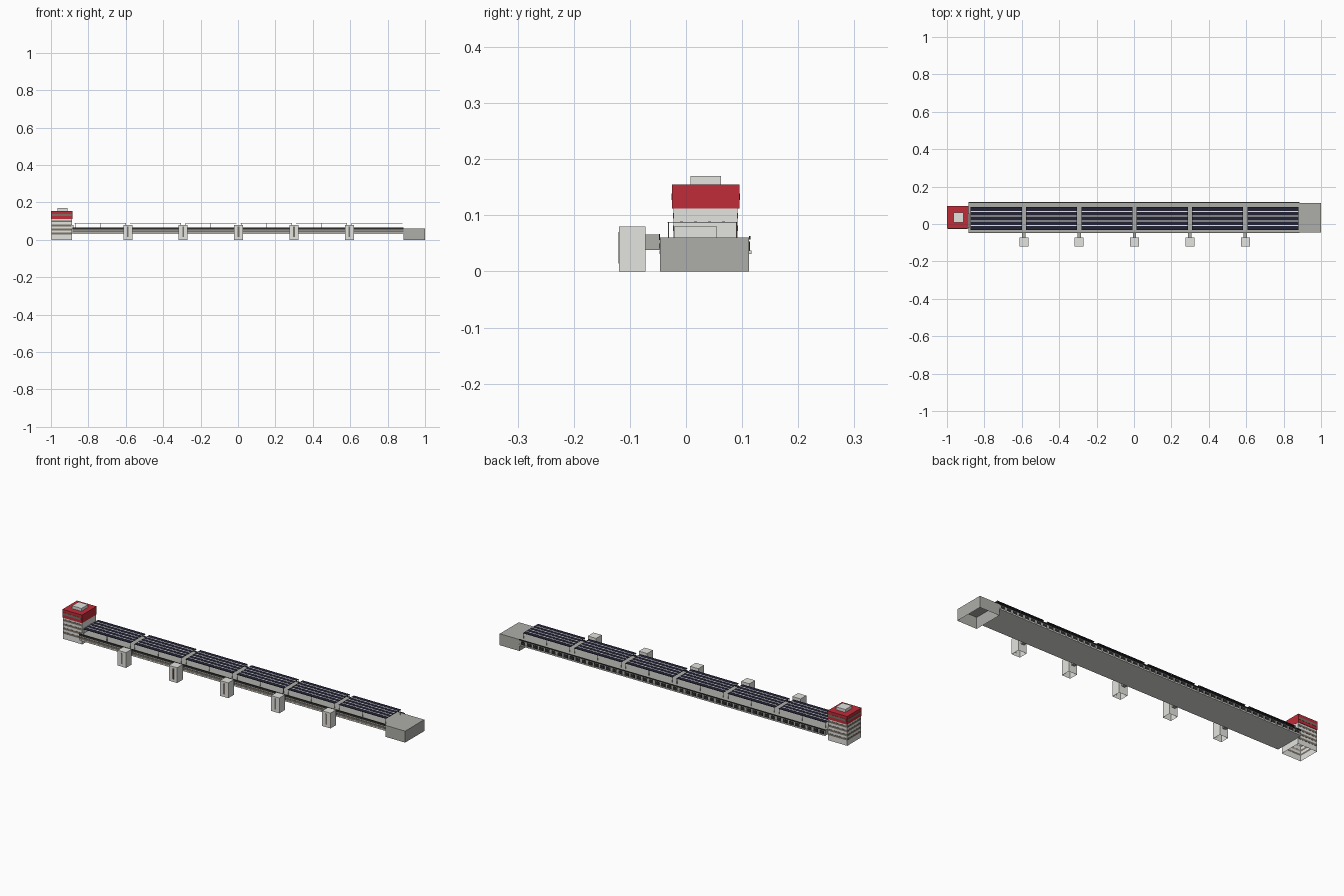
import bpy
import bmesh
from mathutils import Vector

cube = bpy.data.objects.get("Cube")
if cube:
    bpy.data.objects.remove(cube, do_unlink=True)


def material(name, r, g, b):
    m = bpy.data.materials.new(name)
    m.use_nodes = True
    m.diffuse_color = (r, g, b, 1)
    bsdf = next(n for n in m.node_tree.nodes if n.type == 'BSDF_PRINCIPLED')
    bsdf.inputs["Base Color"].default_value = (r, g, b, 1)
    bsdf.inputs["Roughness"].default_value = 0.8
    return m


GREY = material("concrete grey", 0.42, 0.42, 0.395)
LIGHT = material("light grey", 0.77, 0.77, 0.74)
RED = material("red", 0.53, 0.025, 0.04)
NAVY = material("panel navy", 0.016, 0.016, 0.035)
DARK = material("dark glass", 0.025, 0.025, 0.027)
BROWN = material("brown glass", 0.2, 0.17, 0.135)
WHITE = material("white", 0.9, 0.9, 0.9)


def boxes(name, mat, extents, open_bottom=False):
    """One object from boxes given as (x0, x1, y0, y1, z0, z1)."""
    bm = bmesh.new()
    for x0, x1, y0, y1, z0, z1 in extents:
        verts = bmesh.ops.create_cube(bm, size=1)["verts"]
        centre = Vector((x0 + x1, y0 + y1, z0 + z1)) / 2
        size = Vector((x1 - x0, y1 - y0, z1 - z0))
        for v in verts:
            v.co = v.co * size + centre
    if open_bottom:
        bm.normal_update()
        down = [f for f in bm.faces if f.normal.z < -0.9]
        bmesh.ops.delete(bm, geom=down, context='FACES_ONLY')
    mesh = bpy.data.meshes.new(name)
    bm.to_mesh(mesh)
    bm.free()
    mesh.materials.append(mat)
    obj = bpy.data.objects.new(name, mesh)
    bpy.context.collection.objects.link(obj)
    return obj


FRONT, BACK, END = -0.046, 0.112, 0.886
ROOF, FLOOR = 0.06, 0.037

# Long raised hall on a light floor slab, and the low block at its left end
boxes("main_hall", GREY, [(-END, END, FRONT, BACK, FLOOR, ROOF)])
boxes("floor_slab", LIGHT, [(-END, END, FRONT - 0.001, 0.117, 0.031, FLOOR)])
boxes("end_block", GREY, [(END, 1, FRONT, BACK, 0, ROOF)], True)

# Front window strip and the dark roof edges
boxes("front_window_strip", BROWN, [(-END, END, FRONT - 0.002, FRONT, 0.041, 0.05)])
boxes("roof_edges", DARK, [(-END, END, FRONT - 0.002, FRONT, 0.056, 0.067),
                           (-END, END, BACK, BACK + 0.003, 0.057, 0.063)])

# Row of rear windows
windows = []
for i in range(50):
    x = -0.865 + i * 0.0353
    windows.append((x - 0.012, x + 0.012, BACK, BACK + 0.002, FLOOR, 0.053))
boxes("rear_windows", DARK, windows)

# Five stair towers with connecting bridges
towers, bridges, slots = [], [], []
for i in range(-2, 3):
    x = 0.003 + i * 0.296
    towers.append((x - 0.024, x + 0.024, -0.119, -0.072, 0, 0.08))
    bridges.append((x - 0.009, x + 0.009, -0.072, FRONT, 0.038, 0.066))
    slots.append((x - 0.0045, x + 0.0045, -0.12, -0.119, 0.014, 0.07))
boxes("stair_towers", LIGHT, towers, True)
boxes("stair_bridges", GREY, bridges)
boxes("stair_windows", BROWN, slots)

# Solar canopies on slim posts, each with white seams between panel rows
panels, seams, posts = [], [], []
for seg in range(6):
    x0 = -0.874 + seg * 0.296
    x1 = x0 + 0.274
    panels.append((x0, x1, -0.033, 0.092, 0.087, 0.0885))
    for row in range(4):
        y = -0.008 + row * 0.025
        seams.append((x0, x1, y - 0.0025, y + 0.0025, 0.0885, 0.089))
    for x in (x0 + 0.003, (x0 + x1) / 2, x1 - 0.003):
        for y in (-0.031, 0.09):
            posts.append((x - 0.001, x + 0.001, y - 0.001, y + 0.001, ROOF, 0.087))
boxes("solar_panels", NAVY, panels)
boxes("panel_seams", WHITE, seams)
boxes("canopy_posts", GREY, posts)

# Tall end tower with a red crown and a roof hatch
TX0, TX1 = -0.998, -0.887
TY0, TY1 = -0.022, 0.092
boxes("tower_body", LIGHT, [(TX0, TX1, TY0, TY1, 0, 0.112)], True)
boxes("tower_crown", RED, [(-0.999, -END, -0.025, 0.095, 0.112, 0.155)])
boxes("tower_hatch", LIGHT, [(-0.966, -0.912, 0.008, 0.062, 0.155, 0.17)])
boxes("tower_annex", LIGHT, [(TX1, -0.879, -0.021, 0.055, ROOF, 0.08)])


def bands(z0, z1, x0, x1, y0, y1):
    """Thin window bands on the front, back and outer end."""
    t = 0.001
    return [(x0 + 0.004, x1 - 0.004, y0 - t, y0, z0, z1),
            (x0 + 0.004, x1 - 0.004, y1, y1 + t, z0, z1),
            (x0 - t, x0, y0 + 0.004, y1 - 0.004, z0, z1)]


floors = []
for z in (0.028, 0.05, 0.072, 0.094):
    floors += bands(z, z + 0.01, TX0, TX1, TY0, TY1)
boxes("tower_windows", BROWN, floors)
boxes("crown_windows", BROWN, bands(0.127, 0.139, -0.999, -END, -0.025, 0.095))
